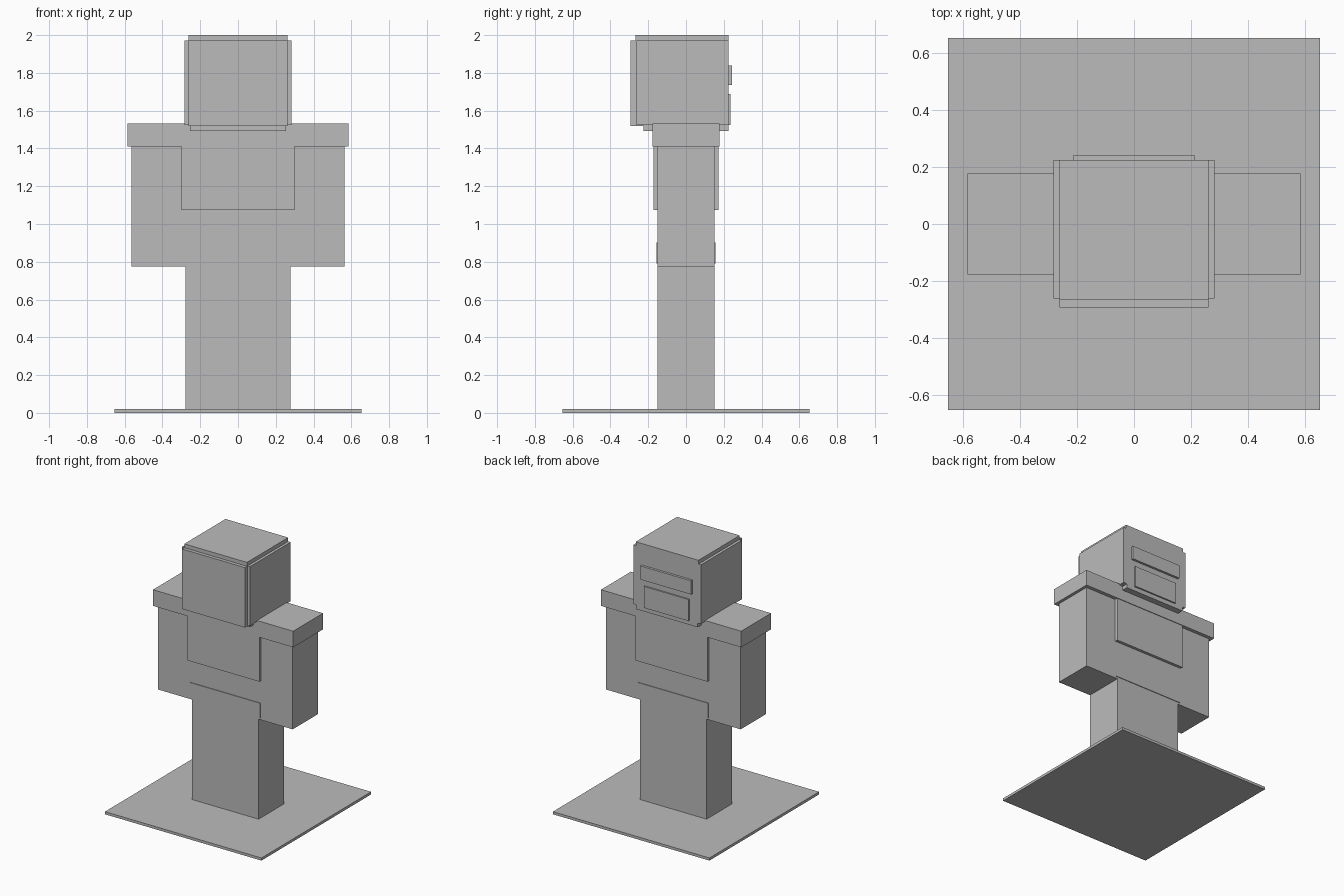
import bpy
import bmesh

cube = bpy.data.objects.get("Cube")
if cube:
    bpy.data.objects.remove(cube, do_unlink=True)

grey = bpy.data.materials.new("plain grey")
grey.use_nodes = True
colour = (0.5, 0.5, 0.5, 1)
grey.diffuse_color = colour
grey.node_tree.nodes["Principled BSDF"].inputs["Base Color"].default_value = colour


def block(name, x, y, z):
    """Flat-faced box from x, y and z ranges."""
    mesh = bpy.data.meshes.new(name)
    bm = bmesh.new()
    bmesh.ops.create_cube(bm, size=1)
    for v in bm.verts:
        v.co = [(lo + hi) / 2 + c * (hi - lo) for c, (lo, hi) in zip(v.co, (x, y, z))]
    bm.to_mesh(mesh)
    bm.free()
    mesh.materials.append(grey)
    obj = bpy.data.objects.new(name, mesh)
    bpy.context.collection.objects.link(obj)
    return obj


def centred(name, half_x, half_y, z):
    return block(name, (-half_x, half_x), (-half_y, half_y), z)


# Stand and body
centred("base_plate", 0.654, 0.654, (0, 0.02))
centred("legs", 0.278, 0.151, (0.02, 0.775))
centred("torso_and_arms", 0.563, 0.151, (0.775, 1.411))

# Clothing
centred("belt", 0.294, 0.156, (0.79, 0.902))
centred("vest", 0.299, 0.173, (1.073, 1.411))
centred("shoulders", 0.586, 0.178, (1.411, 1.533))

# Head
head_back = 0.225
block("head", (-0.262, 0.262), (-0.267, head_back), (1.52, 2))
block("chin", (-0.255, 0.255), (-0.226, head_back), (1.492, 1.52))
block("front_head_panel", (-0.262, 0.262), (-0.293, -0.267), (1.518, 1.971))
for side, name in ((-1, "right_head_panel"), (1, "left_head_panel")):
    xs = sorted((side * 0.262, side * 0.283))
    block(name, xs, (-0.262, head_back), (1.525, 1.971))

# Raised strips on the back of the head
block("upper_back_strip", (-0.212, 0.212), (head_back, 0.243), (1.735, 1.838))
block("lower_back_strip", (-0.186, 0.186), (head_back, 0.236), (1.525, 1.687))
